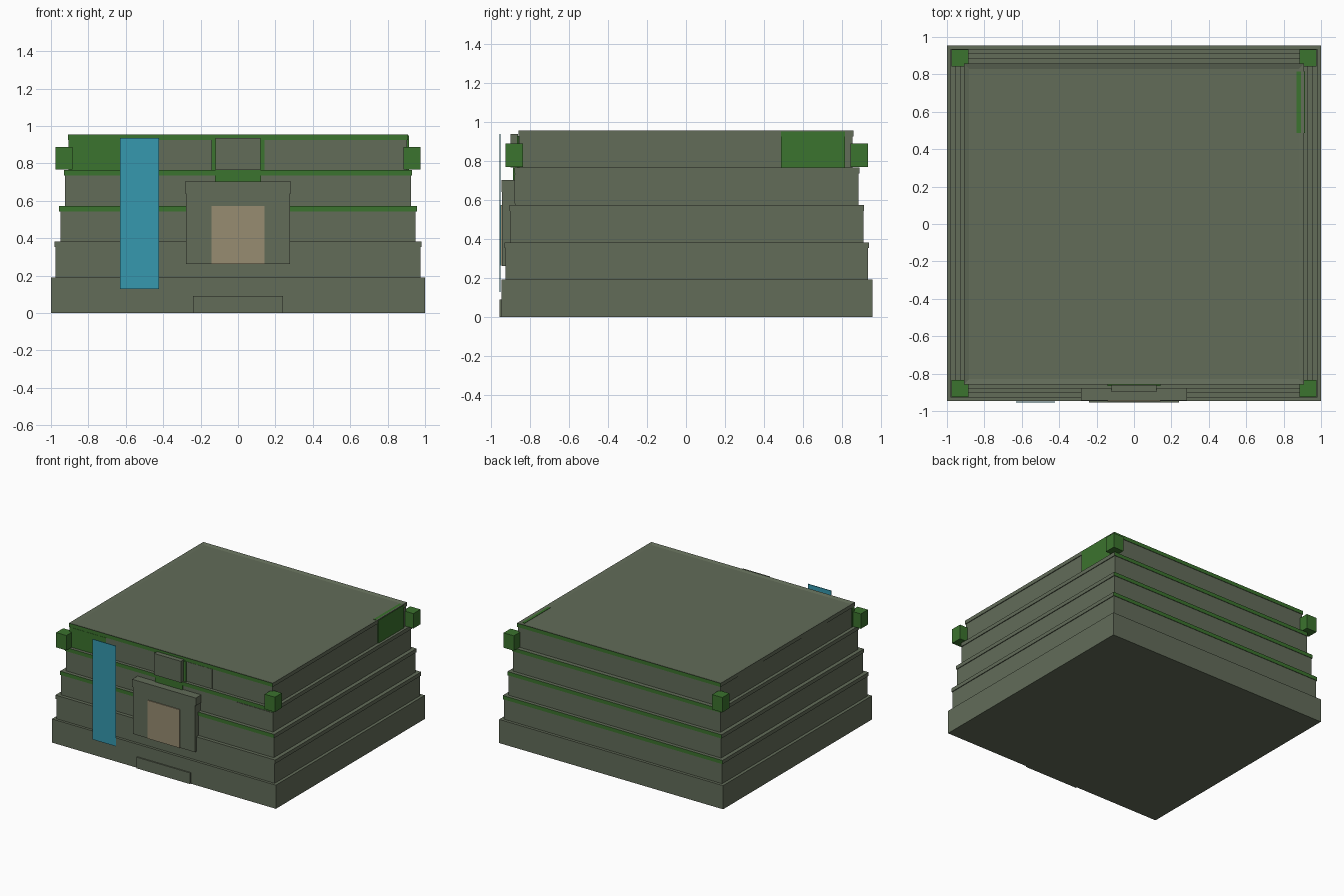
import bpy
import bmesh

cube = bpy.data.objects.get("Cube")
if cube:
    bpy.data.objects.remove(cube, do_unlink=True)


def linear(c):
    c /= 255
    return c / 12.92 if c <= 0.04045 else ((c + 0.055) / 1.055) ** 2.4


def material(name, *rgb):
    m = bpy.data.materials.new(name)
    col = [linear(c) for c in rgb] + [1]
    m.use_nodes = True
    m.diffuse_color = col
    m.node_tree.nodes["Principled BSDF"].inputs["Base Color"].default_value = col
    return m


STONE = material("olive stone", 98, 108, 89)
MOSS = material("moss green", 59, 115, 46)
WOOD = material("tan door", 151, 140, 113)
WATER = material("water blue", 54, 153, 175)


def box(name, x, y, z, *mats, rule=None, recess=None):
    """Box from (min, max) ranges; rule picks a material index from a face normal."""
    bm = bmesh.new()
    bmesh.ops.create_cube(bm, size=1)
    for v in bm.verts:
        v.co = [r[0] if c < 0 else r[1] for c, r in zip(v.co, (x, y, z))]
    bm.normal_update()
    if rule:
        for f in bm.faces:
            f.material_index = rule(f.normal)
    if recess:
        top = [f for f in bm.faces if f.normal.z > 0.5]
        bmesh.ops.inset_region(bm, faces=top, thickness=recess[0])
        bmesh.ops.translate(bm, verts=top[0].verts, vec=(0, 0, -recess[1]))
    me = bpy.data.meshes.new(name)
    bm.to_mesh(me)
    bm.free()
    for m in mats:
        me.materials.append(m)
    ob = bpy.data.objects.new(name, me)
    bpy.context.collection.objects.link(ob)
    return ob


# Stepped tiers, each upper one capped by a slightly wider trim course
STEP, TRIM = 0.191, 0.03
HALF_X = [1.0, 0.975, 0.95, 0.925, 0.904]
FRONT = [-0.945, -0.924, -0.9, -0.875, -0.853]
BACK = [0.955, 0.932, 0.908, 0.883, 0.853]
for i, (w, f, b) in enumerate(zip(HALF_X, FRONT, BACK)):
    z0, z1 = i * STEP, (i + 1) * STEP
    if i == 0:
        box("base_tier", (-w, w), (f, b), (z0, z1), STONE)
        continue
    box(f"tier_{i}", (-w, w), (f, b), (z0, z1 - TRIM), STONE)
    box(f"tier_trim_{i}", (-w - 0.006, w + 0.006), (f - 0.004, b + 0.004),
        (z1 - TRIM, z1), STONE, MOSS,
        rule=lambda n, i=i: int(n.y > 0.5 or (n.y < -0.5 and i > 1)),
        recess=(0.04, 0.008) if i == 4 else None)

# Corner blocks on the top tier
for sx, side in ((-1, "right"), (1, "left")):
    for y, end in (((-0.925, -0.835), "front"), ((0.842, 0.932), "back")):
        x = sorted((sx * 0.885, sx * 0.977))
        box(f"corner_block_{end}_{side}", x, y, (0.767, 0.887), MOSS)

# Wall panels on the top tier
LOW, HIGH = 0.766, 0.924
box("front_moss_panel", (-0.907, -0.58), (-0.857, -0.82), (LOW, HIGH), MOSS)
box("front_stone_panel", (0.14, 0.37), (-0.857, -0.82), (LOW, HIGH), STONE)
box("left_moss_panel", (0.87, 0.913), (0.487, 0.815), (LOW, 0.95), MOSS)
for n, y in enumerate(((0.305, 0.63), (-0.51, -0.18))):
    box(f"right_stone_panel_{n}", (-0.907, -0.87), y, (LOW, HIGH), STONE)
box("lower_stone_panel", (0.6, 0.926), (-0.879, -0.85), (0.58, 0.73), STONE)

# Entrance: portal with lintel, door, and a raised panel above
box("portal", (-0.277, 0.277), (-0.942, -0.87), (0.262, 0.64), STONE)
box("portal_lintel", (-0.284, 0.284), (-0.944, -0.86), (0.64, 0.702), STONE)
box("door", (-0.142, 0.142), (-0.949, -0.93), (0.263, 0.572), WOOD)
box("upper_moss_backing", (-0.142, 0.142), (-0.865, -0.84), (0.764, 0.926), MOSS)
box("lower_moss_backing", (-0.122, 0.122), (-0.885, -0.86), (0.7, 0.764), MOSS)
box("upper_stone_panel", (-0.12, 0.12), (-0.898, -0.86), (0.764, 0.937), STONE)
box("front_threshold", (-0.24, 0.24), (-0.955, -0.93), (0, 0.09), STONE)

# Thin sheet of falling water
box("water_sheet", (-0.632, -0.423), (-0.955, -0.949), (0.128, 0.937), WATER)
